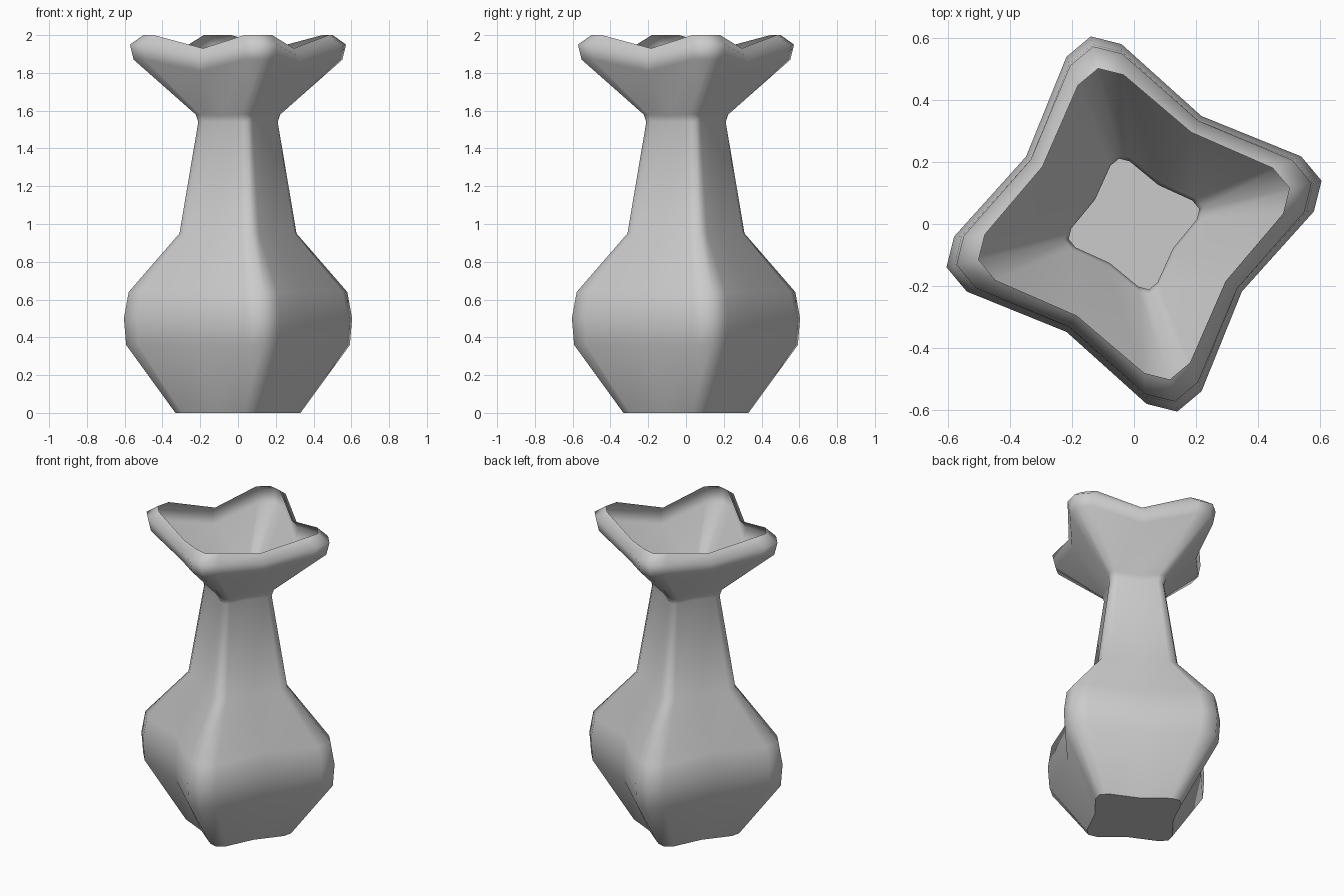
import bpy, bmesh, math

if "Cube" in bpy.data.objects:
    bpy.data.objects.remove(bpy.data.objects["Cube"])

# Profile rings: height at lobes, height at valleys, lobe radius, valley radius
RINGS = [
    (0.00, 0.00, 0.340, 0.236),
    (0.36, 0.36, 0.608, 0.400),
    (0.50, 0.50, 0.620, 0.410),
    (0.64, 0.64, 0.594, 0.392),
    (0.95, 0.95, 0.318, 0.222),
    (1.54, 1.54, 0.216, 0.148),
    (1.58, 1.575, 0.230, 0.158),
    (1.87, 1.81, 0.567, 0.372),
    (1.95, 1.88, 0.587, 0.392),
    (2.00, 1.93, 0.514, 0.348),
]
LOBE = math.radians(103)


def ring_points(z_lobe, z_valley, r_lobe, r_valley):
    """Four blunt lobes (three points each) with one valley point between."""
    section = [(-9, r_lobe * 0.937, z_lobe), (0, r_lobe, z_lobe),
               (9, r_lobe * 0.937, z_lobe), (45, r_valley, z_valley)]
    pts = []
    for k in range(4):
        for deg, r, z in section:
            a = LOBE + math.radians(deg + 90 * k)
            pts.append((r * math.cos(a), r * math.sin(a), z))
    return pts


# Single-walled vase, open at the top
bm = bmesh.new()
rings = [[bm.verts.new(p) for p in ring_points(*row)] for row in RINGS]
for low, high in zip(rings, rings[1:]):
    n = len(low)
    for i in range(n):
        j = (i + 1) % n
        bm.faces.new((low[i], low[j], high[j], high[i])).smooth = True

# Flat base
base = bm.faces.new(rings[0][::-1])
for e in base.edges:
    e.smooth = False

mesh = bpy.data.meshes.new("vase")
bm.to_mesh(mesh)
bm.free()
vase = bpy.data.objects.new("vase", mesh)
bpy.context.collection.objects.link(vase)
